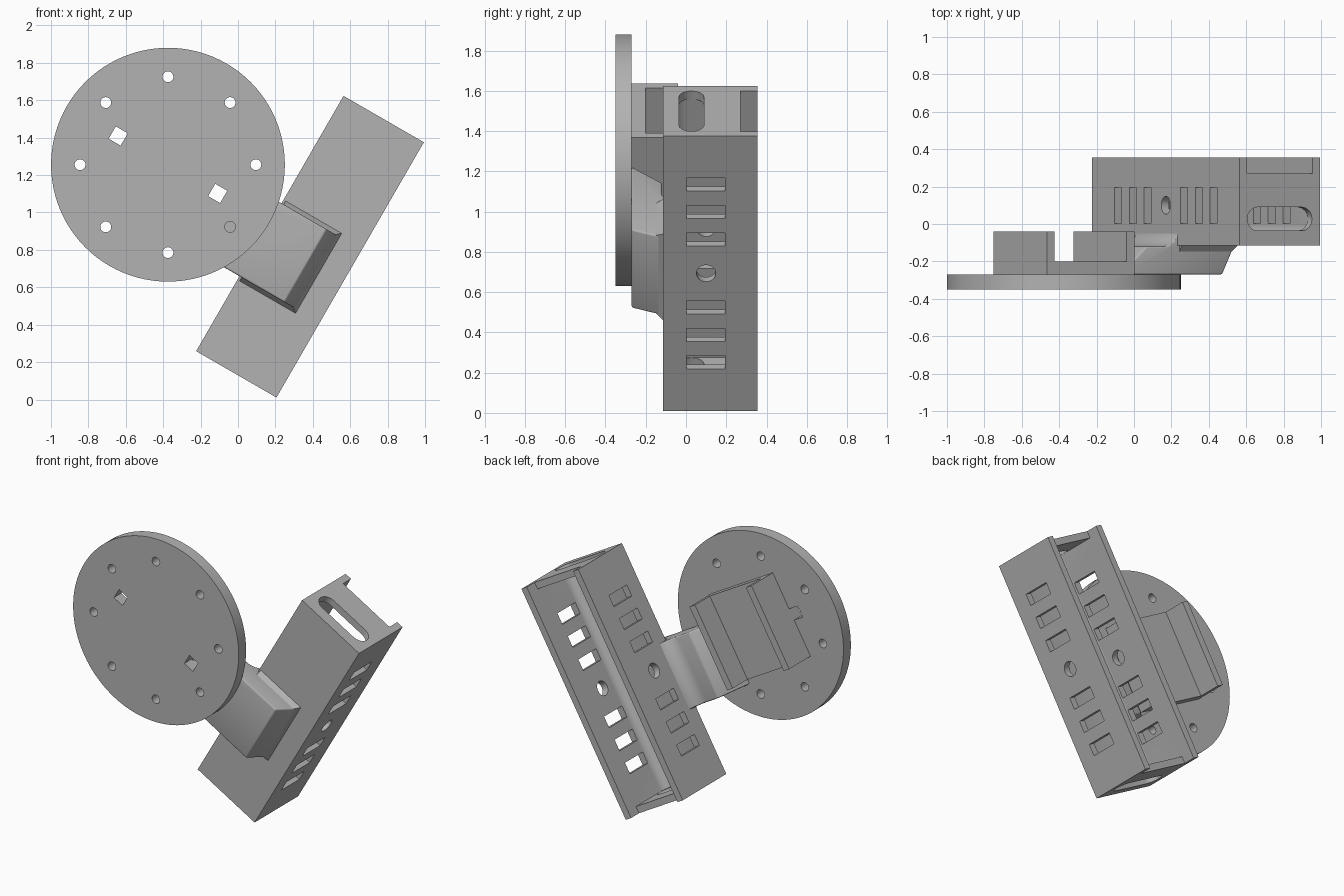
import bpy, bmesh
from math import radians, pi, sin, cos
from mathutils import Matrix, Vector

cube = bpy.data.objects.get("Cube")
if cube:
    bpy.data.objects.remove(cube, do_unlink=True)

grey = bpy.data.materials.new("plain_grey")
grey.use_nodes = True
grey.diffuse_color = (0.45, 0.45, 0.45, 1)
grey.node_tree.nodes["Principled BSDF"].inputs["Base Color"].default_value = grey.diffuse_color

# All parts share one tilted frame centred on the tray
CENTRE = (0.385, 0, 0.817)
TILT = (0, radians(30), 0)
DISC_X = -0.877


def box(bm, x, y, z):
    """Box between (low, high) pairs; returns its vertices."""
    mid = [(a + b) / 2 for a, b in (x, y, z)]
    size = [b - a for a, b in (x, y, z)]
    m = Matrix.Translation(mid) @ Matrix.Diagonal((*size, 1))
    return bmesh.ops.create_cube(bm, size=1, matrix=m)["verts"]


def rod(bm, centre, radius, length, axis, sides=32):
    turn = Matrix.Rotation(pi / 2, 4, "X" if axis == "y" else "Y")
    bmesh.ops.create_cone(bm, cap_ends=True, segments=sides, radius1=radius, radius2=radius,
                          depth=length, matrix=Matrix.Translation(centre) @ turn)


def prism(bm, points, z0, z1):
    """Extrude an x-y outline along z."""
    face = bm.faces.new([bm.verts.new((x, y, z0)) for x, y in points])
    out = bmesh.ops.extrude_face_region(bm, geom=[face])["geom"]
    bmesh.ops.translate(bm, vec=(0, 0, z1 - z0),
                        verts=[v for v in out if isinstance(v, bmesh.types.BMVert)])


def arc(cx, cy, r, a0, a1, steps=8):
    angles = [radians(a0 + (a1 - a0) * i / steps) for i in range(steps + 1)]
    return [(cx + r * cos(a), cy + r * sin(a)) for a in angles]


def finish(bm, name):
    bmesh.ops.recalc_face_normals(bm, faces=bm.faces[:])
    mesh = bpy.data.meshes.new(name)
    bm.to_mesh(mesh)
    bm.free()
    mesh.materials.append(grey)
    obj = bpy.data.objects.new(name, mesh)
    bpy.context.collection.objects.link(obj)
    obj.location, obj.rotation_euler = CENTRE, TILT
    return obj


def activate(obj):
    bpy.ops.object.select_all(action="DESELECT")
    obj.select_set(True)
    bpy.context.view_layer.objects.active = obj


def cut(obj, bm):
    cutter = finish(bm, "cutter")
    cutter.hide_render = True
    mod = obj.modifiers.new("cut", "BOOLEAN")
    mod.operation, mod.solver, mod.object = "DIFFERENCE", "EXACT", cutter
    activate(obj)
    bpy.ops.object.modifier_apply(modifier=mod.name)
    bpy.data.objects.remove(cutter, do_unlink=True)


def smooth(obj):
    activate(obj)
    bpy.ops.object.shade_smooth_by_angle(angle=radians(30))


# Tray: open-backed box with rounded inner floor corners
W, L, FRONT, BACK = 0.248, 0.788, -0.115, 0.355
IW, IL, FLOOR, R = 0.202, 0.742, -0.069, 0.07
bm = bmesh.new()
box(bm, (-W, W), (FRONT, BACK), (-L, L))
tray = finish(bm, "tray")

bm = bmesh.new()
outline = arc(-IW + R, FLOOR + R, R, 180, 270) + arc(IW - R, FLOOR + R, R, 270, 360)
prism(bm, outline + [(IW, 0.5), (-IW, 0.5)], -IL, IL)
cut(tray, bm)

# Lowered end walls
bm = bmesh.new()
box(bm, (-IW, IW), (0.27, 0.5), (-1, 1))
cut(tray, bm)

# Vent slots and round hole through both side walls
bm = bmesh.new()
for side in (-1, 1):
    for z in (0.195, 0.353, 0.51):
        box(bm, (-0.4, 0.4), (0.003, 0.195), (side * z - 0.038, side * z + 0.038))
rod(bm, (0, 0.1, 0), 0.048, 0.8, "x")
cut(tray, bm)

# Long rounded slot through both end walls
bm = bmesh.new()
r = 0.063
prism(bm, arc(-0.2 + r, 0.027, r, 90, 270) + arc(0.2 - r, 0.027, r, -90, 90), -1, 1)
cut(tray, bm)
smooth(tray)

# Mounting disc with a ring of screw holes and two square holes
bm = bmesh.new()
rod(bm, (DISC_X, -0.31, 0), 0.625, 0.08, "y", 96)
disc = finish(bm, "mounting_disc")


def square_holes():
    holes = bmesh.new()
    for side in (-1, 1):
        x = DISC_X + side * 0.307
        box(holes, (x - 0.037, x + 0.037), (-0.5, 0), (-0.038, 0.038))
    return holes


bm = square_holes()
for i in range(8):
    a = radians(30 + 45 * i)
    rod(bm, (DISC_X + 0.47 * cos(a), -0.31, 0.47 * sin(a)), 0.029, 0.3, "y", 24)
cut(disc, bm)
smooth(disc)

# U-shaped bracket on the back of the disc
bm = bmesh.new()
a, b = 0.27, 0.222
outline = [(-a, -0.272), (a, -0.272), (a, -0.04), (b, -0.04),
           (b, -0.2), (-b, -0.2), (-b, -0.04), (-a, -0.04)]
prism(bm, [(DISC_X + x, y) for x, y in outline], -0.285, 0.285)
finish(bm, "bracket")

# Arm joining the disc to the tray, with a curved root against the side wall
bm = bmesh.new()
root = arc(-0.343, -0.02, 0.1, 270, 360)
prism(bm, [(0.1, -0.1), (0.1, -0.125), (0.03, -0.27), (-0.6, -0.27), (-0.44, -0.12)]
      + root + [(-0.225, -0.02), (-0.225, -0.1)], -0.325, 0.125)
arm = finish(bm, "connecting_arm")
mod = arm.modifiers.new("soft_edges", "BEVEL")
mod.width, mod.segments, mod.limit_method = 0.014, 3, "ANGLE"
activate(arm)
bpy.ops.object.modifier_apply(modifier=mod.name)
cut(arm, square_holes())
smooth(arm)

# Flared foot where the arm meets the tray front
bm = bmesh.new()
for v in box(bm, (-0.235, 0.08), (-0.155, -0.11), (-0.32, 0.12)):
    if v.co.y > -0.13:
        v.co.x += 0.035 if v.co.x > 0 else 0
        v.co.z += 0.03 if v.co.z > 0 else -0.03
smooth(finish(bm, "arm_foot"))
